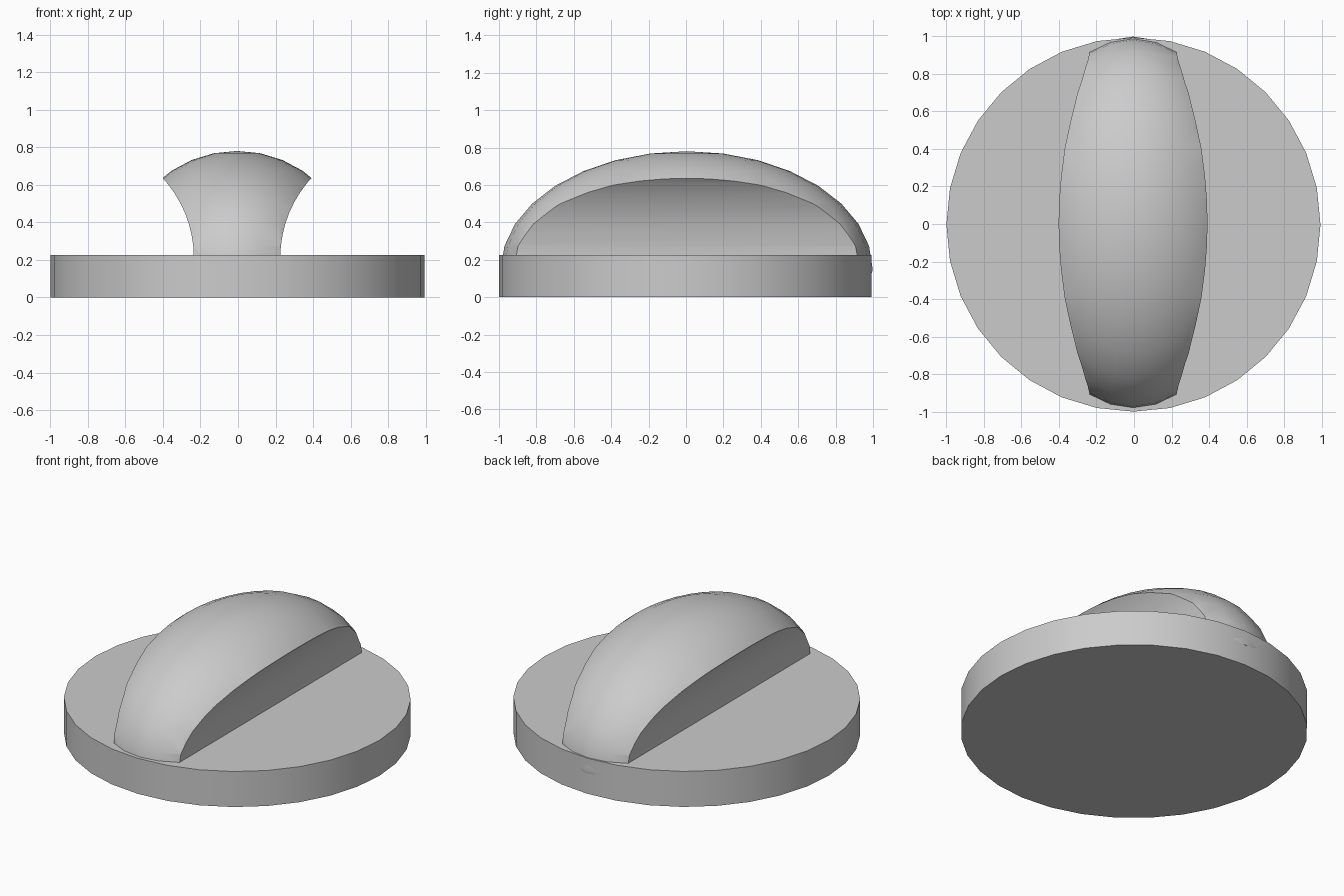
import bpy, bmesh
from math import radians
from mathutils import Matrix

cube = bpy.data.objects.get("Cube")
if cube:
    bpy.data.objects.remove(cube, do_unlink=True)

BASE_TOP = 0.225

grey = bpy.data.materials.new("light_grey")
grey.use_nodes = True
colour = (0.6, 0.6, 0.6, 1)
grey.diffuse_color = colour
grey.node_tree.nodes["Principled BSDF"].inputs["Base Color"].default_value = colour


def activate(obj):
    bpy.ops.object.select_all(action="DESELECT")
    obj.select_set(True)
    bpy.context.view_layer.objects.active = obj


def finish(obj, name):
    obj.name = name
    obj.data.materials.clear()
    obj.data.materials.append(grey)
    activate(obj)
    bpy.ops.object.shade_smooth_by_angle(angle=radians(30))


# Round base disc
bpy.ops.mesh.primitive_cylinder_add(vertices=32, radius=0.996, depth=BASE_TOP,
                                    location=(-0.003, -0.003, BASE_TOP / 2))
finish(bpy.context.object, "base_disc")

# Grip: stretched dome, trimmed inside the base
bpy.ops.mesh.primitive_uv_sphere_add(segments=32, ring_count=16, radius=1)
grip = bpy.context.object
bm = bmesh.new()
bm.from_mesh(grip.data)
shape = Matrix.Translation((-0.005, 0.004, 0.15)) @ Matrix.Diagonal((0.63, 0.994, 0.63, 1))
bmesh.ops.transform(bm, matrix=shape, verts=bm.verts)
cut = bmesh.ops.bisect_plane(bm, geom=bm.verts[:] + bm.edges[:] + bm.faces[:],
                             plane_co=(0, 0, 0.13), plane_no=(0, 0, 1), clear_inner=True)
rim = [e for e in cut["geom_cut"] if isinstance(e, bmesh.types.BMEdge)]
bmesh.ops.contextual_create(bm, geom=rim)
bmesh.ops.recalc_face_normals(bm, faces=bm.faces)
bm.to_mesh(grip.data)
bm.free()

# Finger hollows scooped from both sides of the grip
for side in (-1, 1):
    bpy.ops.mesh.primitive_cylinder_add(vertices=64, radius=0.63, depth=3,
                                        location=(side * 0.86 - 0.005, 0, 0.21),
                                        rotation=(radians(90), 0, 0))
    cutter = bpy.context.object
    cutter.hide_render = True
    activate(grip)
    scoop = grip.modifiers.new("finger_hollow", "BOOLEAN")
    scoop.operation = "DIFFERENCE"
    scoop.solver = "EXACT"
    scoop.object = cutter
    bpy.ops.object.modifier_apply(modifier=scoop.name)
    bpy.data.objects.remove(cutter, do_unlink=True)

finish(grip, "grip")
